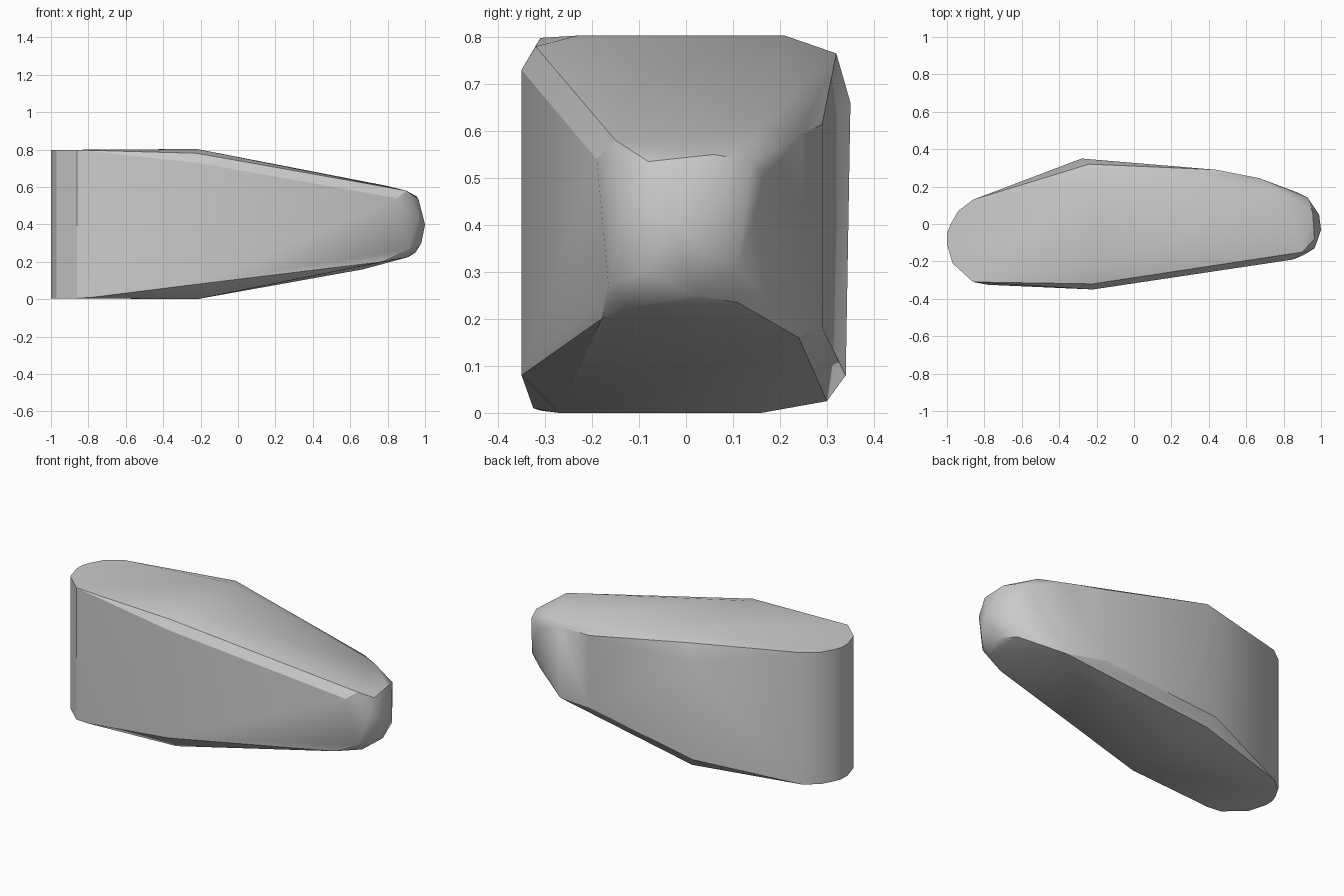
import bpy
import bmesh
import math

default_cube = bpy.data.objects.get("Cube")
if default_cube:
    bpy.data.objects.remove(default_cube, do_unlink=True)

# One plain grey for the whole body
grey = bpy.data.materials.new("plain grey")
grey.use_nodes = True
grey_value = (0.6, 0.6, 0.6, 1)
grey.diffuse_color = grey_value
grey.node_tree.nodes["Principled BSDF"].inputs["Base Color"].default_value = grey_value


def upright_wall(outline, bottom, top):
    """Stand every plan point up as a straight vertical edge."""
    return [(x, y, z) for x, y in outline for z in (bottom, top)]


# Rounded blunt end: a plan outline with straight vertical walls
blunt_end = upright_wall(
    [(-.98, 0), (-1, -.05), (-1, -.11), (-.97, -.21), (-.86, -.31),
     (-.86, .13), (-.94, .07)], 0.005, 0.798)

# Widest section, where the lid and the underside begin to taper
front_shoulder = [(-.22, -.35, .08), (-.22, -.35, .73), (-.22, -.32, .78),
                  (-.78, -.325, .01)]
back_shoulder = [(-.28, .34, .08), (-.28, .35, .66), (-.24, .32, .765),
                 (-.25, .3, .025)]
lid_crease = [(-.22, y, .803) for y in (-.23, .21)]
belly_crease = [(-.22, y, 0) for y in (-.27, .16)]

# Back wall curving in towards the nose
back_curve = [(.44, .29, .18), (.44, .29, .615), (.67, .24, .16),
              (.67, .245, .59), (.8, .16, .605), (.87, .17, .5)]

# Faceted rounded nose
nose_top = [(.85, -.19, .54), (.9, -.15, .58), (.965, -.08, .535),
            (.955, .06, .55), (.93, .14, .535)]
nose_tip = [(1, -.03, .4), (.99, .05, .43), (.965, -.13, .44),
            (.98, -.09, .3), (.95, .11, .31)]
nose_bottom = [(.91, -.165, .27), (.77, -.18, .2), (.91, -.12, .225),
               (.95, .02, .25), (.9, .11, .235)]

corners = (blunt_end + front_shoulder + back_shoulder + lid_crease
           + belly_crease + back_curve + nose_top + nose_tip + nose_bottom)

# Stretch one convex skin over all the corners
bm = bmesh.new()
for corner in corners:
    bm.verts.new(corner)
hull = bmesh.ops.convex_hull(bm, input=bm.verts[:], use_existing_faces=False)
leftover = {item for key in ("geom_interior", "geom_unused")
            for item in hull[key] if isinstance(item, bmesh.types.BMVert)}
loose = [v for v in bm.verts if v in leftover or not v.link_faces]
bmesh.ops.delete(bm, geom=loose, context="VERTS")

# Merge faces that lie in one plane, then face everything outwards
bmesh.ops.dissolve_limit(bm, angle_limit=math.radians(0.5),
                         verts=bm.verts[:], edges=bm.edges[:])
bmesh.ops.recalc_face_normals(bm, faces=bm.faces[:])

mesh = bpy.data.meshes.new("tapered_body")
bm.to_mesh(mesh)
bm.free()
mesh.materials.append(grey)

body = bpy.data.objects.new("tapered_body", mesh)
bpy.context.collection.objects.link(body)

# Soft shading on the curved walls, crisp rims
bpy.ops.object.select_all(action="DESELECT")
body.select_set(True)
bpy.context.view_layer.objects.active = body
bpy.ops.object.shade_smooth_by_angle(angle=math.radians(30))
